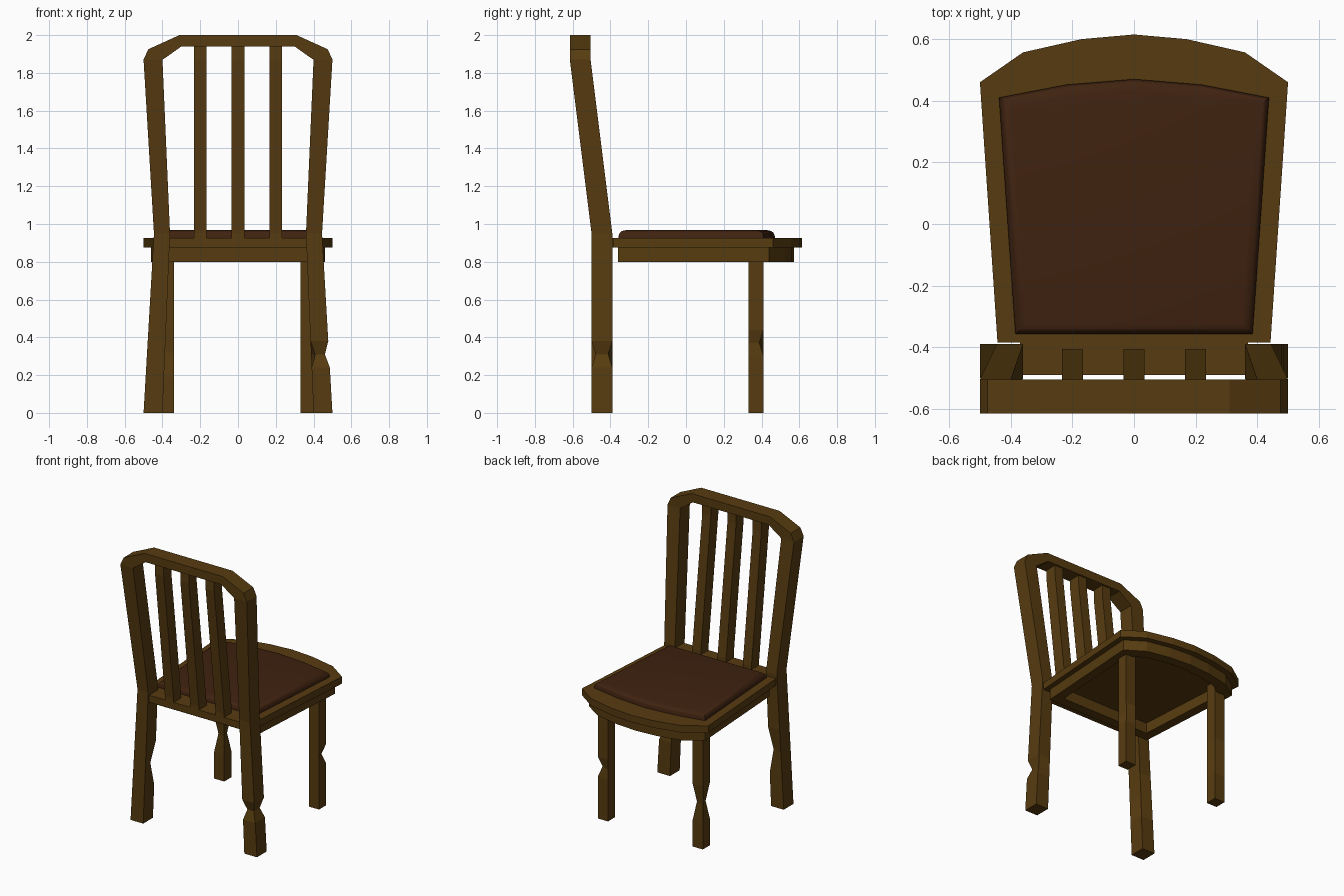
import bpy, bmesh

cube = bpy.data.objects.get("Cube")
if cube:
    bpy.data.objects.remove(cube, do_unlink=True)


def material(name, rgb):
    m = bpy.data.materials.new(name)
    m.use_nodes = True
    m.diffuse_color = (*rgb, 1)
    m.node_tree.nodes["Principled BSDF"].inputs["Base Color"].default_value = (*rgb, 1)
    return m


WOOD = material("oak_brown", (0.095, 0.044, 0.005))
LEATHER = material("dark_red_brown", (0.05, 0.016, 0.005))


def loft(name, rings, mat, closed=False):
    """Join equal rings of points into a solid, either capped or looped."""
    bm = bmesh.new()
    loops = [[bm.verts.new(p) for p in ring] for ring in rings]
    pairs = list(zip(loops, loops[1:]))
    if closed:
        pairs.append((loops[-1], loops[0]))
    else:
        bm.faces.new(loops[0])
        bm.faces.new(loops[-1])
    n = len(rings[0])
    for a, b in pairs:
        for i in range(n):
            j = (i + 1) % n
            bm.faces.new((a[i], a[j], b[j], b[i]))
    bmesh.ops.recalc_face_normals(bm, faces=bm.faces)
    mesh = bpy.data.meshes.new(name)
    bm.to_mesh(mesh)
    bm.free()
    mesh.materials.append(mat)
    obj = bpy.data.objects.new(name, mesh)
    bpy.context.collection.objects.link(obj)
    return obj


def outline(half):
    """Mirror a half outline (back to front, ending on the centre line)."""
    return half + [(-x, y) for x, y in reversed(half) if x > 0]


def layer(points, z):
    return [(x, y, z) for x, y in points]


def scaled(points, k, cy):
    return [(x * k, cy + (y - cy) * k) for x, y in points]


# Legs: tapered square posts with worn corners
CORNERS = [(-1, -1), (1, -1), (1, 1), (-1, 1)]


def leg(name, foot, top, y0, y1, height, worn, z_worn, reach, depth):
    rings = []
    for z in (0, z_worn - reach, z_worn, z_worn + reach, height):
        t = z / height
        x0, x1 = [a + (b - a) * t for a, b in zip(foot, top)]
        ring = []
        for sx, sy in CORNERS:
            d = depth if z == z_worn and (sx, sy) in worn else 0
            ring.append(((x1 if sx > 0 else x0) - sx * d,
                         (y1 if sy > 0 else y0) - sy * d, z))
        rings.append(ring)
    return loft(name, rings, WOOD)


REAR = (-0.5, -0.39, 0.95)
FRONT = (0.33, 0.41, 0.88)
leg("rear_leg_left", (0.40, 0.50), (0.36, 0.445), *REAR,
    [(-1, -1), (1, -1), (1, 1)], 0.31, 0.07, 0.022)
leg("rear_leg_right", (-0.50, -0.40), (-0.445, -0.36), *REAR,
    [(1, 1)], 0.40, 0.16, 0.022)
leg("front_leg_left", (0.33, 0.41), (0.33, 0.41), *FRONT,
    [(1, 1)], 0.37, 0.07, 0.022)
leg("front_leg_right", (-0.42, -0.34), (-0.42, -0.34), *FRONT,
    [(1, 1), (-1, -1)], 0.32, 0.13, 0.02)

# Back hoop: leaning posts joined by a clipped top rail
stations = [((0.445, 0.95), (0.36, 0.95), -0.5),
            ((0.50, 1.87), (0.40, 1.87), -0.615),
            ((0.475, 1.925), (0.37, 1.89), -0.615),
            ((0.31, 2.0), (0.30, 1.94), -0.615)]


def hoop_ring(station, s):
    (xo, zo), (xi, zi), y = station
    return [(s * xo, y, zo), (s * xo, y + 0.11, zo),
            (s * xi, y + 0.11, zi), (s * xi, y, zi)]


loft("back_hoop", [hoop_ring(s, 1) for s in stations]
     + [hoop_ring(s, -1) for s in reversed(stations)], WOOD)

# Back slats follow the lean of the posts
for name, x in (("slat_left", 0.2), ("slat_middle", 0), ("slat_right", -0.2)):
    rings = [[(x + sx * 0.034, y + sy * 0.043, z) for sx, sy in CORNERS]
             for y, z in ((-0.448, 0.91), (-0.448, 0.95), (-0.56, 1.87), (-0.56, 1.96))]
    loft(name, rings, WOOD)

# Seat board with a tongue between the rear legs and a bowed front
board = outline([(0.37, -0.49), (0.37, -0.385), (0.443, -0.385), (0.50, 0.46),
                 (0.36, 0.557), (0.17, 0.60), (0, 0.615)])
loft("seat_board", [layer(board, 0.875), layer(board, 0.925)], WOOD)

# Apron frame under the board
apron = outline([(0.41, -0.36), (0.46, 0.44), (0.33, 0.525), (0.16, 0.56), (0, 0.572)])
inner = scaled(apron, 0.85, 0.1)
loft("seat_apron", [[(*o, 0.80), (*o, 0.876), (*i, 0.876), (*i, 0.80)]
                    for o, i in zip(apron, inner)], WOOD, closed=True)

# Padded cushion with a rounded rim
pad = outline([(0.385, -0.357), (0.438, 0.41), (0.22, 0.452), (0, 0.47)])
rim = [(1, 0.92), (1, 0.937), (0.985, 0.953), (0.955, 0.963), (0.91, 0.967)]
cushion = loft("seat_cushion", [layer(scaled(pad, k, 0.05), z) for k, z in rim], LEATHER)
bpy.ops.object.select_all(action="DESELECT")
cushion.select_set(True)
bpy.context.view_layer.objects.active = cushion
bpy.ops.object.shade_smooth_by_angle()
